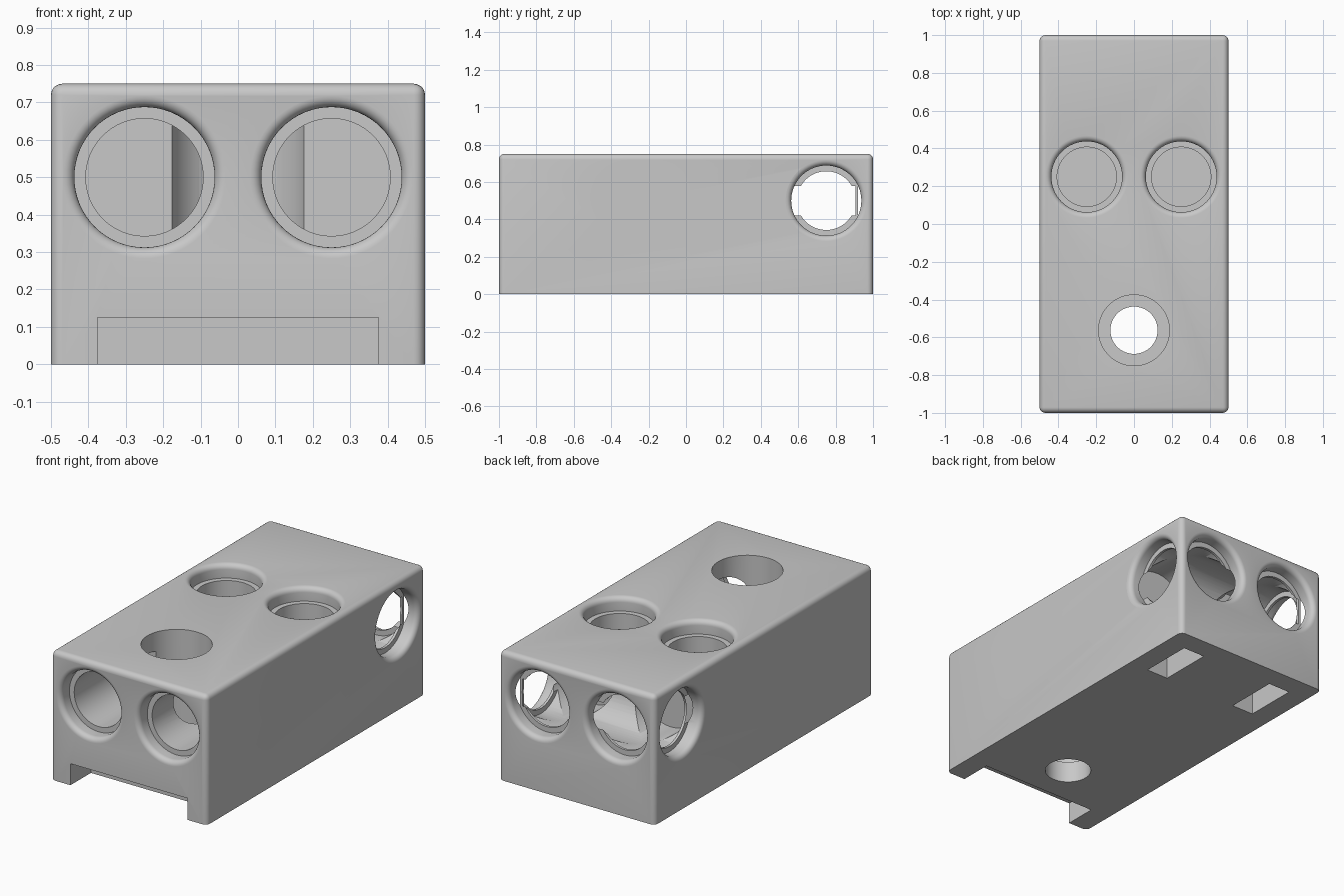
import bpy, bmesh, math
from mathutils import Vector, Matrix

cube = bpy.data.objects.get("Cube")
if cube:
    bpy.data.objects.remove(cube, do_unlink=True)

BORE, SOCKET, LIP_DEPTH, ROUND = 0.157, 0.1875, 0.08, 0.03

grey = bpy.data.materials.new("plain_grey")
grey.use_nodes = True
grey.diffuse_color = (0.58, 0.58, 0.58, 1)
grey.node_tree.nodes["Principled BSDF"].inputs["Base Color"].default_value = (0.58, 0.58, 0.58, 1)


def add_object(name, bm):
    bmesh.ops.recalc_face_normals(bm, faces=bm.faces)
    mesh = bpy.data.meshes.new(name)
    bm.to_mesh(mesh)
    bm.free()
    mesh.materials.append(grey)
    obj = bpy.data.objects.new(name, mesh)
    bpy.context.scene.collection.objects.link(obj)
    return obj


def box(lo, hi):
    bm = bmesh.new()
    lo, hi = Vector(lo), Vector(hi)
    bmesh.ops.create_cube(bm, size=1, matrix=Matrix.Translation((lo + hi) / 2) @ Matrix.Diagonal((*(hi - lo), 1)))
    return bm


def lathe(profile, place, outward):
    """Spin (radius, depth) points into a cutter that sinks in from a surface."""
    bm = bmesh.new()
    pts = [bm.verts.new((r, 0, -d)) for r, d in profile]
    edges = [bm.edges.new(pair) for pair in zip(pts, pts[1:])]
    bmesh.ops.spin(bm, geom=pts + edges, cent=(0, 0, 0), axis=(0, 0, 1),
                   angle=math.tau, steps=64, use_duplicate=False)
    bmesh.ops.remove_doubles(bm, verts=bm.verts, dist=1e-5)
    turn = Vector(outward).to_track_quat('Z', 'Y').to_matrix().to_4x4()
    bm.transform(Matrix.Translation(place) @ turn)
    return bm


def rod(radius, length, place, outward):
    return lathe([(0, 0), (radius, 0), (radius, length), (0, length)], place, outward)


def socket(place, outward, length=None):
    """Socket with a rounded rim, a ledge and, if long enough, a bore."""
    wide = SOCKET + ROUND
    profile = [(0, -0.05), (wide, -0.05)]
    for i in range(7):
        a = i / 6 * math.pi / 2
        profile.append((wide - ROUND * math.sin(a), ROUND * (1 - math.cos(a))))
    profile.append((SOCKET, LIP_DEPTH))
    if length:
        profile += [(BORE, LIP_DEPTH), (BORE, length), (0, length)]
    else:
        profile.append((0, LIP_DEPTH))
    return lathe(profile, place, outward)


# Block body, rounded everywhere except around its base
bm = box((-0.5, -1, 0), (0.5, 1, 0.75))
edges = [e for e in bm.edges if any(v.co.z > 0.1 for v in e.verts)]
bmesh.ops.bevel(bm, geom=edges, offset=ROUND, segments=5, profile=0.5, affect='EDGES')
body = add_object("tunnel_block", bm)

cutters = []
for s in (-1, 1):
    # Front, back and top sockets with blind bores
    cutters.append(socket((s * 0.25, -1, 0.5), (0, -1, 0), 0.5))
    cutters.append(socket((s * 0.25, 1, 0.5), (0, 1, 0), 0.5))
    cutters.append(socket((s * 0.25, 0.25, 0.75), (0, 0, 1), 0.5))
    # Wider chamber behind each back ledge
    cutters.append(rod(SOCKET, 0.41, (s * 0.25, 0.905, 0.5), (0, 1, 0)))
    # Latch slots underneath
    x = sorted((s * 0.235, s * 0.375))
    cutters.append(box((x[0], 0.5625, -0.1), (x[1], 0.875, 0.2)))

# Cross tunnels through both sides
for y in (-0.25, 0.75):
    cutters.append(socket((0.5, y, 0.5), (1, 0, 0), 0.95))
    cutters.append(socket((-0.5, y, 0.5), (-1, 0, 0)))
cutters.append(rod(SOCKET, 0.81, (0.405, 0.75, 0.5), (1, 0, 0)))

# Vertical shaft with a narrow drain, and the front notch
cutters.append(lathe([(0, -0.1), (SOCKET, -0.1), (SOCKET, 0.625), (0.125, 0.625), (0.125, 0.85), (0, 0.85)],
                     (0, -0.5625, 0.75), (0, 0, 1)))
cutters.append(box((-0.375, -1.1, -0.1), (0.375, -0.8125, 0.125)))

bpy.context.view_layer.objects.active = body
for shape in cutters:
    cutter = add_object("cutter", shape)
    cutter.hide_render = True
    cut = body.modifiers.new("cut", 'BOOLEAN')
    cut.operation, cut.solver, cut.object = 'DIFFERENCE', 'EXACT', cutter
    bpy.ops.object.modifier_apply(modifier=cut.name)
    bpy.data.objects.remove(cutter, do_unlink=True)

for obj in bpy.context.selected_objects:
    obj.select_set(False)
body.select_set(True)
bpy.ops.object.shade_smooth_by_angle(angle=math.radians(30))
